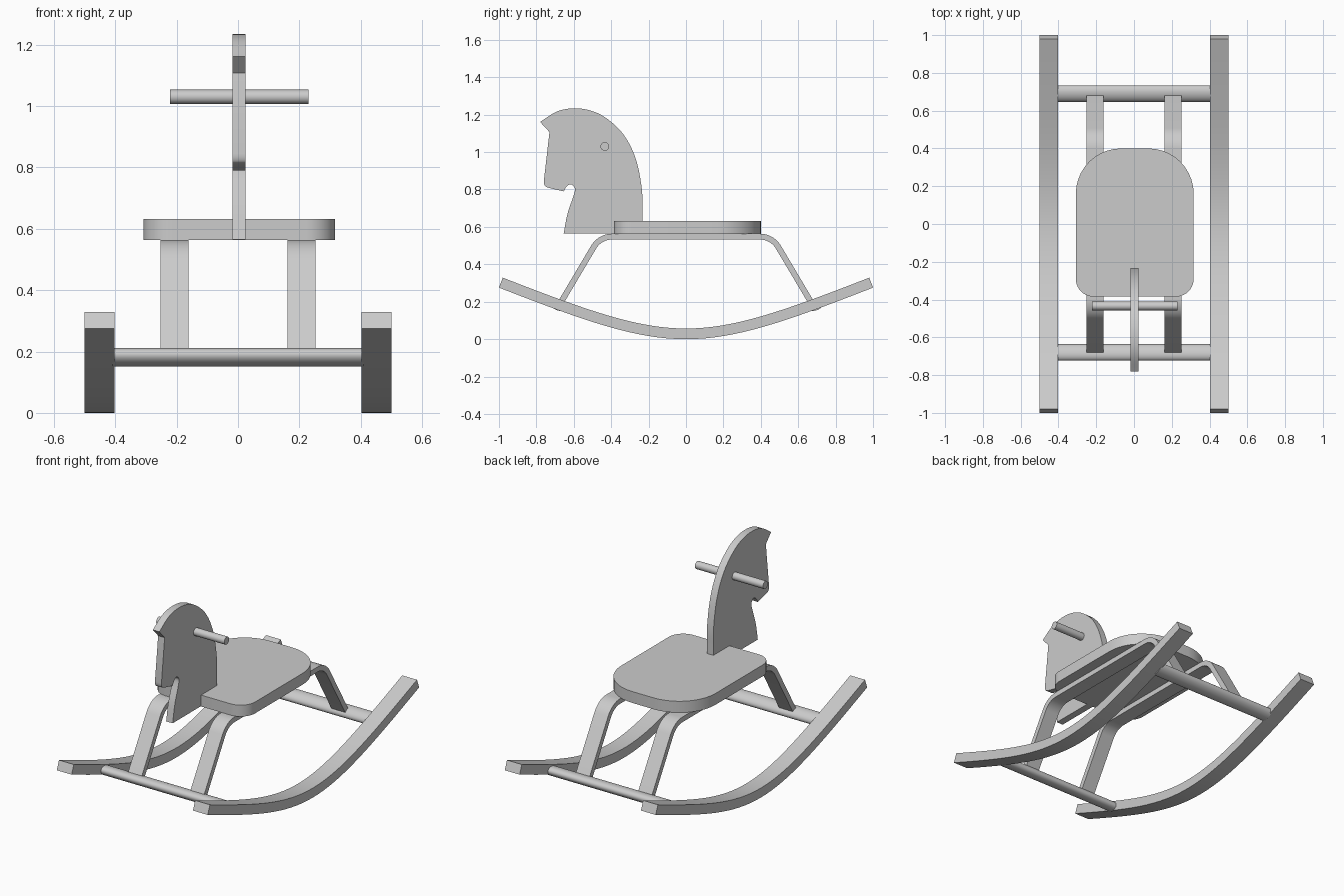
import bpy
import bmesh
import math
from mathutils import Vector
from mathutils.geometry import interpolate_bezier

cube = bpy.data.objects.get("Cube")
if cube:
    bpy.data.objects.remove(cube, do_unlink=True)

GREY = (0.6, 0.6, 0.6, 1.0)
wood = bpy.data.materials.new("plain grey wood")
wood.use_nodes = True
wood.diffuse_color = GREY
wood.node_tree.nodes["Principled BSDF"].inputs["Base Color"].default_value = GREY


def prism(name, outline, low, high, axis="x"):
    """Extrude a closed outline: (y, z) along x, or (x, y) along z."""
    def place(p, d):
        return (d, p[0], p[1]) if axis == "x" else (p[0], p[1], d)
    bm = bmesh.new()
    face = bm.faces.new([bm.verts.new(place(p, low)) for p in outline])
    ext = bmesh.ops.extrude_face_region(bm, geom=[face])
    verts = [v for v in ext["geom"] if isinstance(v, bmesh.types.BMVert)]
    bmesh.ops.translate(bm, verts=verts, vec=place((0, 0), high - low))
    bmesh.ops.recalc_face_normals(bm, faces=bm.faces)
    mesh = bpy.data.meshes.new(name)
    bm.to_mesh(mesh)
    bm.free()
    mesh.materials.append(wood)
    obj = bpy.data.objects.new(name, mesh)
    bpy.context.collection.objects.link(obj)
    bpy.ops.object.select_all(action="DESELECT")
    obj.select_set(True)
    bpy.context.view_layer.objects.active = obj
    bpy.ops.object.shade_smooth_by_angle(angle=math.radians(30))
    return obj


def strip(path, thickness):
    """Closed outline of constant thickness around an open centre line."""
    upper, lower = [], []
    for i, p in enumerate(path):
        tangent = path[min(i + 1, len(path) - 1)] - path[max(i - 1, 0)]
        side = Vector((-tangent.y, tangent.x)).normalized() * thickness / 2
        upper.append(p + side)
        lower.append(p - side)
    return upper + lower[::-1]


def arc(cx, cy, r, start, end, steps=10):
    angles = [math.radians(start + (end - start) * i / steps) for i in range(steps + 1)]
    return [Vector((cx + r * math.cos(a), cy + r * math.sin(a))) for a in angles]


def smooth(points, steps=5):
    """Catmull-Rom curve through the points."""
    pts = [Vector(p) for p in points]
    pts = [2 * pts[0] - pts[1]] + pts + [2 * pts[-1] - pts[-2]]
    out = []
    for a, b, c, d in zip(pts, pts[1:], pts[2:], pts[3:]):
        out += interpolate_bezier(b, b + (c - a) / 6, c - (d - b) / 6, c, steps + 1)[:-1]
    return [p.to_2d() for p in out] + [pts[-2]]


# Curved rockers
rocker_path = [p.to_2d() for p in interpolate_bezier(
    Vector((-0.99, 0.302)), Vector((-0.054, -0.063)),
    Vector((0.054, -0.063)), Vector((0.99, 0.302)), 33)]
rocker = strip(rocker_path, 0.057)
prism("right_rocker", rocker, -0.5, -0.402)
prism("left_rocker", rocker, 0.402, 0.5)


# Flattened crossbars, tilted to follow the rockers
def crossbar(name, y, tilt):
    turn = complex(math.cos(tilt), math.sin(tilt))
    outline = []
    for p in arc(0, 0, 1, 0, 345, 23):
        q = complex(p.x * 0.045, p.y * 0.028) * turn
        outline.append((y + q.real, 0.181 + q.imag))
    prism(name, outline, -0.41, 0.41)


crossbar("front_crossbar", -0.68, -0.33)
crossbar("rear_crossbar", 0.69, 0.33)

# Bent leg strips running under the seat
radius, lean = 0.115, 59
front_bend = arc(-0.395, 0.548 - radius, radius, 90 + lean, 90)
foot = Vector((-0.67, 0.195))
half = [foot] + front_bend
leg_path = half + [Vector((-p.x, p.y)) for p in reversed(half)]
leg = strip(leg_path, 0.031)
prism("right_leg_frame", leg, -0.252, -0.161)
prism("left_leg_frame", leg, 0.161, 0.252)

# Seat with wide rear corners and tight front corners
cx, hw, back, front = 0.004, 0.312, 0.4, -0.385
rb, rf = 0.24, 0.095
seat = (arc(cx + hw - rb, back - rb, rb, 0, 90)
        + arc(cx - hw + rb, back - rb, rb, 90, 180)
        + arc(cx - hw + rf, front + rf, rf, 180, 270)
        + arc(cx + hw - rf, front + rf, rf, 270, 360))
prism("seat", seat, 0.563, 0.631, axis="z")

# Flat head board: crest and neck curve, then muzzle, mouth and chest
crest = smooth([(-0.233, 0.66), (-0.236, 0.8), (-0.268, 0.962), (-0.332, 1.091),
                (-0.424, 1.18), (-0.51, 1.222), (-0.6, 1.234), (-0.69, 1.217), (-0.78, 1.161)])
muzzle = smooth([(-0.76, 0.845), (-0.757, 0.825), (-0.74, 0.811), (-0.654, 0.79)], 3)
mouth = smooth([(-0.654, 0.79), (-0.638, 0.816), (-0.617, 0.828), (-0.597, 0.812),
                (-0.597, 0.78), (-0.633, 0.673), (-0.654, 0.565)], 4)[1:]
forelock = [(-0.73, 1.107)]
prism("head", [(-0.233, 0.565)] + crest + forelock + muzzle + mouth, -0.018, 0.025)

# Round handle through the head
prism("handle", arc(-0.434, 1.03, 0.023, 0, 345, 23), -0.222, 0.229)
